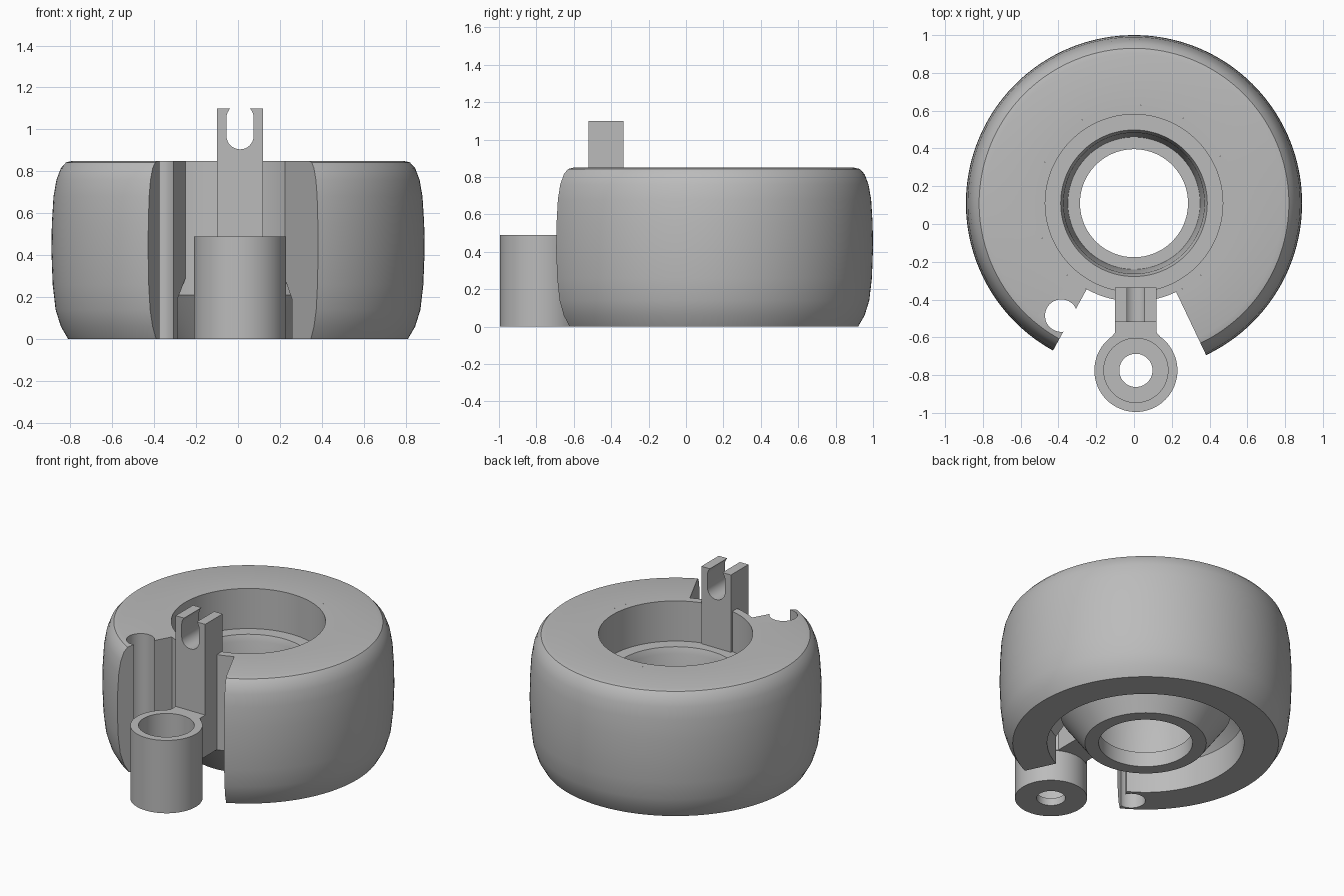
import bpy, bmesh
from math import sin, cos, radians, tau, pi

if "Cube" in bpy.data.objects:
    bpy.data.objects.remove(bpy.data.objects["Cube"], do_unlink=True)

grey = bpy.data.materials.new("plain grey")
grey.use_nodes = True
grey.diffuse_color = (0.5, 0.5, 0.5, 1)
grey.node_tree.nodes["Principled BSDF"].inputs["Base Color"].default_value = (0.5, 0.5, 0.5, 1)


def finish(name, bm):
    bmesh.ops.recalc_face_normals(bm, faces=bm.faces)
    mesh = bpy.data.meshes.new(name)
    bm.to_mesh(mesh)
    bm.free()
    mesh.materials.append(grey)
    obj = bpy.data.objects.new(name, mesh)
    bpy.context.collection.objects.link(obj)
    return obj


def smooth(obj):
    bpy.ops.object.select_all(action='DESELECT')
    obj.select_set(True)
    bpy.context.view_layer.objects.active = obj
    bpy.ops.object.shade_smooth_by_angle(angle=radians(30))


def revolve(name, profile, centre, start=0.0, sweep=tau, steps=128):
    """Turn a closed (radius, z) profile about a vertical axis, capping a partial sweep."""
    bm = bmesh.new()
    full = sweep > tau - 0.001
    rings = []
    for i in range(steps if full else steps + 1):
        a = start + sweep * i / steps
        rings.append([bm.verts.new((centre[0] + r * cos(a), centre[1] + r * sin(a), z))
                      for r, z in profile])
    n = len(profile)
    for i in range(steps):
        p, q = rings[i], rings[(i + 1) % len(rings)]
        for j in range(n):
            k = (j + 1) % n
            bm.faces.new((p[j], q[j], q[k], p[k]))
    if not full:
        bm.faces.new(rings[0])
        bm.faces.new(rings[-1])
    return finish(name, bm)


def extrude(name, points, vector):
    bm = bmesh.new()
    face = bm.faces.new([bm.verts.new(p) for p in points])
    grown = bmesh.ops.extrude_face_region(bm, geom=[face], use_keep_orig=True)
    moved = [v for v in grown["geom"] if isinstance(v, bmesh.types.BMVert)]
    bmesh.ops.translate(bm, verts=moved, vec=vector)
    return finish(name, bm)


axis = (0, 0.11)
tube_axis = (0.01, -0.775)

# Thick rounded outer ring with a wedge missing at the front
ring_profile = [(0.60, 0), (0.81, 0), (0.845, 0.06), (0.87, 0.14), (0.884, 0.26),
                (0.89, 0.42), (0.888, 0.55), (0.88, 0.68), (0.866, 0.76),
                (0.845, 0.815), (0.82, 0.843), (0.79, 0.85), (0.52, 0.85),
                (0.52, 0.29), (0.60, 0.19)]
ring = revolve("outer_ring", ring_profile, axis, radians(-64.6), radians(360 - 54.2))

# Round vertical groove in the wedge's right-hand face
cutter = extrude("groove_cutter",
                 [(-0.385 + 0.086 * cos(tau * i / 48), -0.485 + 0.086 * sin(tau * i / 48), -0.1)
                  for i in range(48)], (0, 0, 1.1))
cutter.hide_render = True
cut = ring.modifiers.new("groove", 'BOOLEAN')
cut.operation = 'DIFFERENCE'
cut.solver = 'EXACT'
cut.object = cutter
bpy.context.view_layer.objects.active = ring
bpy.ops.object.modifier_apply(modifier=cut.name)
bpy.data.objects.remove(cutter, do_unlink=True)
smooth(ring)

# Stepped inner cup with a flared base
hub = revolve("inner_hub",
              [(0.286, 0), (0.37, 0), (0.52, 0.21), (0.52, 0.85), (0.47, 0.85),
               (0.47, 0.58), (0.388, 0.58), (0.373, 0.54), (0.35, 0.10), (0.286, 0.10)], axis)
smooth(hub)

# Front tube with a small hole in its floor
tube = revolve("front_tube",
               [(0.088, 0), (0.22, 0), (0.22, 0.49), (0.17, 0.49), (0.17, 0.05), (0.088, 0.05)],
               tube_axis, steps=64)
smooth(tube)

# Upright bracket with a narrowing open slot
mid, slot = 0.01, 0.065
arc = [(radians(44 - 11 * i), 1.055) for i in range(5)]
arc += [(-pi * i / 16, 0.97) for i in range(17)]
arc += [(radians(180 - 11 * i), 1.055) for i in range(5)]
outline = [(-0.10, 1.1), (-0.10, 0.21), (0.12, 0.21), (0.12, 1.1), (0.057, 1.1)]
outline += [(mid + slot * cos(a), z + slot * sin(a)) for a, z in arc]
outline += [(-0.037, 1.1)]
bracket = extrude("slotted_bracket", [(x, -0.52, z) for x, z in outline], (0, 0.185, 0))
smooth(bracket)

# Neck joining the bracket to the tube
neck = [(-0.10, -0.51), (-0.10, -0.575), (-0.13, -0.61), (0.01, -0.59),
        (0.15, -0.61), (0.12, -0.575), (0.12, -0.51)]
extrude("tube_neck", [(x, y, 0.21) for x, y in neck], (0, 0, 0.28))
